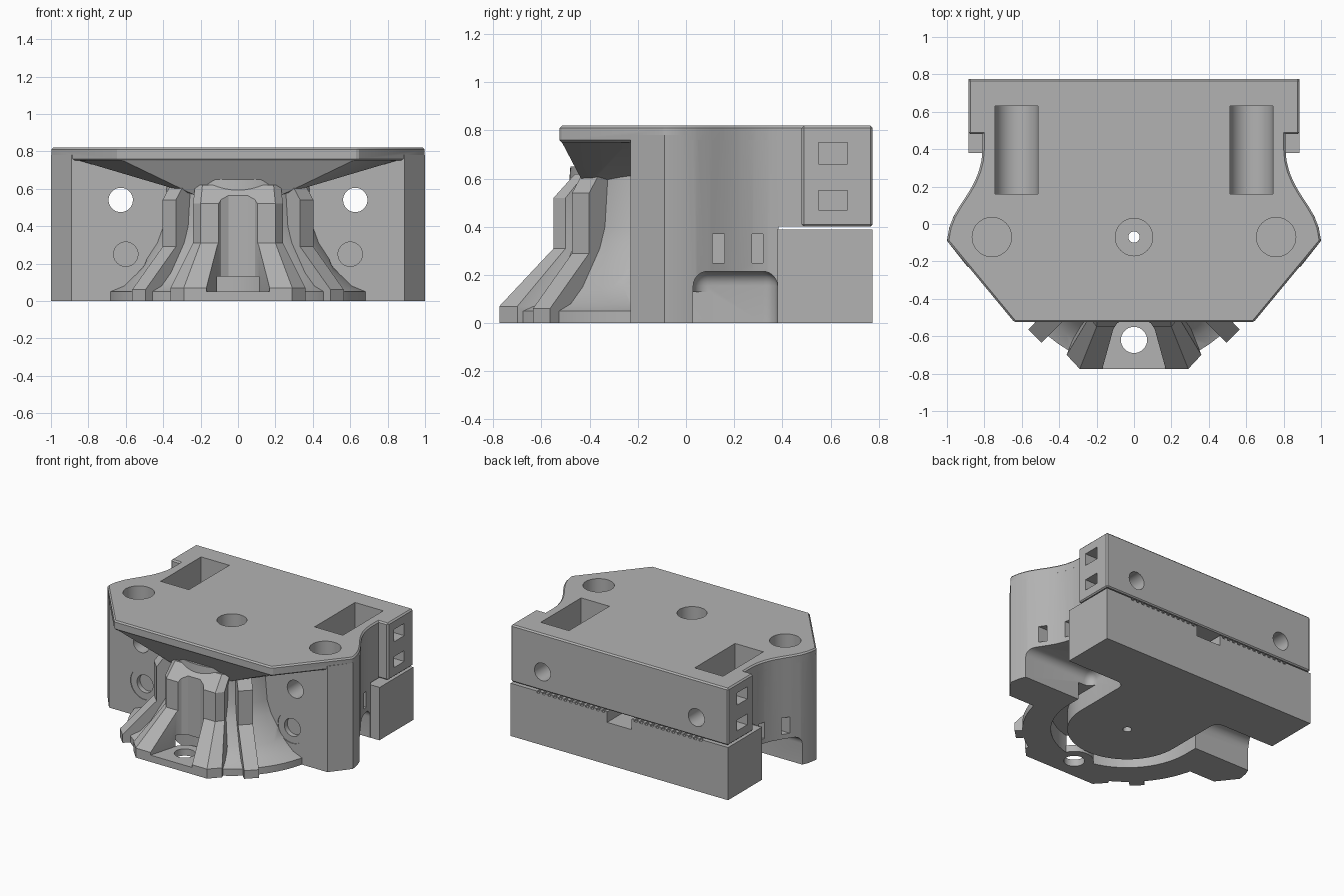
import bpy, bmesh, math
from mathutils import Matrix, Vector

old = bpy.data.objects.get("Cube")
if old:
    bpy.data.objects.remove(old, do_unlink=True)

grey = bpy.data.materials.new("matte_grey")
grey.use_nodes = True
grey.diffuse_color = (0.45, 0.45, 0.45, 1)
grey.node_tree.nodes["Principled BSDF"].inputs["Base Color"].default_value = (0.45, 0.45, 0.45, 1)

CY = -0.07  # axis of the round nozzle


def finish(name, bm, bevel=0):
    bmesh.ops.recalc_face_normals(bm, faces=bm.faces)
    if bevel:
        bmesh.ops.bevel(bm, geom=bm.edges[:], offset=bevel, segments=1 if bevel < 0.03 else 6,
                        affect='EDGES', profile=0.5)
    me = bpy.data.meshes.new(name)
    bm.to_mesh(me)
    bm.free()
    me.materials.append(grey)
    ob = bpy.data.objects.new(name, me)
    bpy.context.collection.objects.link(ob)
    return ob


def loft(name, loops, bevel=0):
    bm = bmesh.new()
    rings = [[bm.verts.new(p) for p in loop] for loop in loops]
    for a, b in zip(rings, rings[1:]):
        for i in range(len(a)):
            j = (i + 1) % len(a)
            bm.faces.new((a[i], a[j], b[j], b[i]))
    bm.faces.new(rings[0])
    bm.faces.new(rings[-1])
    return finish(name, bm, bevel)


def prism(name, pts, z0, z1, bevel=0):
    return loft(name, [[(x, y, z) for x, y in pts] for z in (z0, z1)], bevel)


def box(name, x0, x1, y0, y1, z0, z1, bevel=0):
    return prism(name, [(x0, y0), (x1, y0), (x1, y1), (x0, y1)], z0, z1, bevel)


def circle(r, n=48):
    return [(r * math.cos(2 * math.pi * i / n), r * math.sin(2 * math.pi * i / n)) for i in range(n)]


def bore_z(x, y, r, z0, z1):
    return prism("bore", [(x + a, y + b) for a, b in circle(r)], z0, z1)


def bore_y(x, z, r, y0, y1):
    return loft("bore", [[(x + a, y, z + b) for a, b in circle(r)] for y in (y0, y1)])


def mirrored(half):
    return half + [(-x, y) for x, y in reversed(half)]


def boolean(target, tool, operation):
    mod = target.modifiers.new("join", 'BOOLEAN')
    mod.operation = operation
    mod.solver = 'EXACT'
    mod.object = tool
    bpy.context.view_layer.objects.active = target
    bpy.ops.object.modifier_apply(modifier=mod.name)
    bpy.data.objects.remove(tool, do_unlink=True)


# Main body with S-curved flanks
flank = [(1, -0.09), (0.988, -0.02), (0.965, 0.04), (0.93, 0.1), (0.89, 0.16), (0.855, 0.22),
         (0.83, 0.28), (0.815, 0.34), (0.81, 0.4), (0.81, 0.6)]
body = prism("carriage_body", mirrored([(0.89, -0.23)] + flank), 0, 0.78)

parts = []
# Top plate
parts.append(prism("top_plate", mirrored([(0.64, -0.525)] + flank), 0.75, 0.82, 0.01))

# Tapered overhang beneath the front lip
bm = bmesh.new()
for s in (-1, 1):
    for p in ((0.635, -0.52, 0.76), (0.88, -0.23, 0.76), (0.24, -0.42, 0.57),
              (0.24, -0.2, 0.57), (0.88, -0.2, 0.76)):
        bm.verts.new((s * p[0], p[1], p[2]))
bmesh.ops.convex_hull(bm, input=bm.verts[:])
parts.append(finish("overhang", bm))

# Rear clamp blocks
parts.append(box("upper_block", -0.885, 0.885, 0.48, 0.775, 0.4, 0.82, 0.01))
parts.append(box("lower_block", -0.885, 0.885, 0.38, 0.775, 0, 0.39))

# Flared round nozzle
flare = [(0.70, 0), (0.70, 0.05), (0.63, 0.08), (0.56, 0.15), (0.51, 0.23), (0.46, 0.31),
         (0.43, 0.4), (0.41, 0.65)]
parts.append(loft("flared_nozzle", [[(x, y + CY, z) for x, y in circle(r, 72)] for r, z in flare]))

# Central front buttress: half width, corner width, corner depth, face depth, height
levels = [(0.36, 0.29, -0.70, -0.775, 0), (0.36, 0.29, -0.70, -0.775, 0.07),
          (0.24, 0.20, -0.50, -0.55, 0.31), (0.24, 0.20, -0.50, -0.55, 0.52),
          (0.23, 0.19, -0.42, -0.46, 0.62)]
parts.append(loft("front_buttress", [
    [(x, y, z) for x, y in mirrored([(c, f), (w, d), (0.14, -0.15)])] for w, c, d, f, z in levels]))

# Diagonal ribs
rib = [(0.2, 0), (0.75, 0), (0.75, 0.06), (0.52, 0.29), (0.52, 0.54), (0.46, 0.62), (0.2, 0.62)]
for s in (-1, 1):
    ob = loft("diagonal_rib", [[(r, t, z) for r, z in rib] for t in (-0.05, 0.05)])
    ob.data.transform(Matrix.Translation(Vector((0, CY, 0))) @
                      Matrix.Rotation(-math.pi / 2 + s * math.pi / 4, 4, 'Z'))
    parts.append(ob)
for p in parts:
    boolean(body, p, 'UNION')

cutters = []
# Slit between the clamp blocks, belt teeth and rear notch
cutters.append(box("slit", -1.1, 1.1, 0.385, 1, 0.388, 0.402))
for i in range(31):
    x = -0.66 + i * 0.044
    if abs(x) > 0.12:
        cutters.append(box("tooth", x - 0.011, x + 0.011, 0.5, 0.9, 0.375, 0.395))
cutters.append(box("notch", -0.1, 0.1, 0.5, 0.9, 0.31, 0.395))

# Front groove and fastening holes in the buttress
cutters.append(prism("groove", mirrored([(0.19, -0.85), (0.11, -0.56), (0.09, -0.53),
                                         (0.05, -0.51)]), 0.05, 0.585))
cutters.append(bore_z(0, CY, 0.1, 0.7, 1))
cutters.append(bore_z(0, CY, 0.03, -0.1, 0.9))

# U-shaped channel in the underside
def arc(r):
    pts = [(r * math.cos(math.pi * i / 32), CY - r * math.sin(math.pi * i / 32)) for i in range(33)]
    return [(r, 0.1)] + pts + [(-r, 0.1)]
cutters.append(prism("channel", arc(0.51) + arc(0.4)[::-1], -0.1, 0.13))

for s in (-1, 1):
    def side_box(name, x0, x1, *rest):
        return box(name, min(s * x0, s * x1), max(s * x0, s * x1), *rest)
    cutters += [
        # Flank opening and tie slots
        side_box("flank_opening", 0.4, 1.3, 0.03, 0.379, -0.2, 0.215, 0.06),
        side_box("tie_slot", 0.76, 1.1, 0.11, 0.16, 0.25, 0.37),
        side_box("tie_slot", 0.76, 1.1, 0.275, 0.32, 0.25, 0.37),
        # Belt windows in the upper block
        side_box("belt_window", 0.76, 1.1, 0.55, 0.67, 0.66, 0.75),
        side_box("belt_window", 0.76, 1.1, 0.55, 0.67, 0.47, 0.55),
        # Round-bottomed top pockets and the rod holes through them
        side_box("pocket", 0.512, 0.742, 0.16, 0.63, 0.55, 1),
        bore_y(s * 0.627, 0.55, 0.115, 0.16, 0.63),
        bore_y(s * 0.627, 0.54, 0.065, -1, 1),
        # Front screw recesses and top sockets
        bore_y(s * 0.6, 0.25, 0.115, -1, -0.225),
        bore_y(s * 0.6, 0.25, 0.065, -0.5, -0.19),
        bore_z(s * 0.76, CY, 0.105, 0.7, 1),
    ]
for c in cutters:
    boolean(body, c, 'DIFFERENCE')

# Boss and hole in the front foot
boolean(body, bore_z(0, -0.62, 0.13, 0, 0.05), 'UNION')
boolean(body, bore_z(0, -0.62, 0.07, -0.1, 0.4), 'DIFFERENCE')

bpy.ops.object.select_all(action='DESELECT')
body.select_set(True)
bpy.context.view_layer.objects.active = body
bpy.ops.object.shade_smooth_by_angle(angle=math.radians(25))
